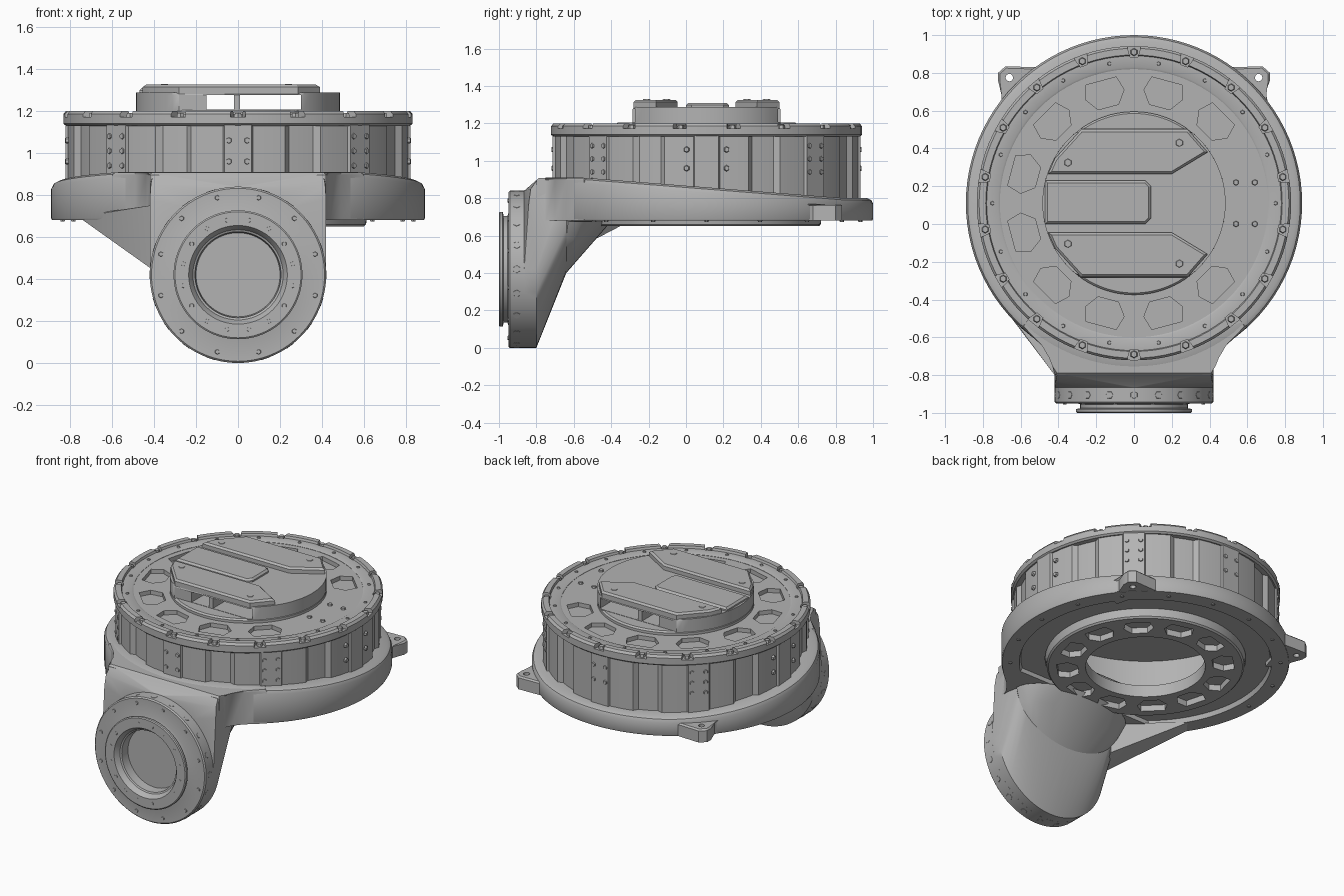
import bpy, bmesh, math
from math import sin, cos, pi, radians
from mathutils import Vector, Matrix

if "Cube" in bpy.data.objects:
    bpy.data.objects.remove(bpy.data.objects["Cube"])

grey = bpy.data.materials.new("cast grey")
grey.use_nodes = True
grey.diffuse_color = (0.45, 0.45, 0.45, 1)
grey.node_tree.nodes["Principled BSDF"].inputs["Base Color"].default_value = (0.45, 0.45, 0.45, 1)

CY = 0.11                      # y of the round housing's axis
parts = []


def finish(name, bm, smooth=True):
    bmesh.ops.recalc_face_normals(bm, faces=bm.faces[:])
    me = bpy.data.meshes.new(name)
    bm.to_mesh(me)
    bm.free()
    me.materials.append(grey)
    ob = bpy.data.objects.new(name, me)
    bpy.context.collection.objects.link(ob)
    if smooth:
        parts.append(ob)
    return ob


def lathe(name, profile, matrix, closed=False, n=96):
    """Turn (radius, height) points round the z axis, then place them."""
    bm = bmesh.new()
    rings = []
    for r, z in profile:
        k = n if r > 0 else 1
        rings.append([bm.verts.new((r * cos(2 * pi * i / n), r * sin(2 * pi * i / n), z)) for i in range(k)])
    pairs = list(zip(rings, rings[1:]))
    if closed:
        pairs.append((rings[-1], rings[0]))
    for a, b in pairs:
        for i in range(n):
            j = (i + 1) % n
            loop = [a[i % len(a)], a[j % len(a)], b[j % len(b)], b[i % len(b)]]
            bm.faces.new(list(dict.fromkeys(loop)))
    bm.transform(matrix)
    return finish(name, bm)


def add_prism(bm, pts, z0, z1, caps=True):
    lo = [bm.verts.new((x, y, z0)) for x, y in pts]
    hi = [bm.verts.new((x, y, z1)) for x, y in pts]
    n = len(pts)
    for i in range(n):
        j = (i + 1) % n
        bm.faces.new((lo[i], lo[j], hi[j], hi[i]))
    if caps:
        bm.faces.new(lo[::-1])
        bm.faces.new(hi)


def prism(name, pts, z0, z1, bevel=0.0, caps=True):
    bm = bmesh.new()
    add_prism(bm, pts, z0, z1, caps)
    if bevel:
        mid = (z0 + z1) / 2
        top = [e for e in bm.edges if all(v.co.z > mid for v in e.verts)]
        bmesh.ops.bevel(bm, geom=top, offset=bevel, segments=1, affect='EDGES')
    return finish(name, bm)


def hull(name, pts):
    bm = bmesh.new()
    for p in pts:
        bm.verts.new(p)
    bmesh.ops.convex_hull(bm, input=bm.verts[:])
    bmesh.ops.delete(bm, geom=[v for v in bm.verts if not v.link_faces], context='VERTS')
    return finish(name, bm)


def studs(name, spots, r, h):
    """Small hexagonal heads at (point, direction) pairs."""
    bm = bmesh.new()
    for p, d in spots:
        m = Matrix.Translation(p) @ Vector(d).to_track_quat('Z', 'Y').to_matrix().to_4x4()
        bmesh.ops.create_cone(bm, cap_ends=True, segments=6, radius1=r, radius2=r * 0.75, depth=h, matrix=m)
    return finish(name, bm)


def cut(ob, prisms):
    """Carve a list of (points, z0, z1) prisms out of an object."""
    bm = bmesh.new()
    for p in prisms:
        add_prism(bm, *p)
    tool = finish("cutter", bm, smooth=False)
    tool.hide_render = True
    mod = ob.modifiers.new("cut", 'BOOLEAN')
    mod.operation, mod.object, mod.solver = 'DIFFERENCE', tool, 'EXACT'
    bpy.context.view_layer.update()
    me = bpy.data.meshes.new_from_object(ob.evaluated_get(bpy.context.evaluated_depsgraph_get()))
    ob.modifiers.clear()
    ob.data = me
    bpy.data.objects.remove(tool)


def polar(r, deg):
    return (r * cos(radians(deg)), CY + r * sin(radians(deg)))


def pocket(deg, r0, r1, half):
    mid = (r0 + r1) / 2
    return [polar(r0, deg - half * 0.6), polar(mid, deg - half), polar(r1, deg - half * 0.7),
            polar(r1, deg + half * 0.7), polar(mid, deg + half), polar(r0, deg + half * 0.6)]


axis = Matrix.Translation((0, CY, 0))

# base flange with sloping top and a groove underneath
base = lathe("base_flange", [(0.62, 0.71), (0.77, 0.71), (0.78, 0.68), (0.885, 0.68), (0.89, 0.69),
                             (0.89, 0.88), (0.88, 0.9), (0.86, 0.91), (0.78, 0.91), (0.76, 0.73), (0.62, 0.73)],
             axis, closed=True)
for v in base.data.vertices:
    if v.co.z > 0.8:
        v.co.z -= 0.11 * min(1, max(0, (v.co.y + 0.55) / 1.4))

# bottom ring with pockets, and the hollow inside of the drum
ring = lathe("bottom_ring", [(0.37, 0.65), (0.6, 0.65), (0.61, 0.66), (0.62, 0.73), (0.37, 0.73)], axis, closed=True)
cut(ring, [(pocket(a, 0.42, 0.55, 11), 0.6, 0.69) for a in range(15, 360, 30)])
lathe("drum_lining", [(0.755, 0.73), (0.755, 1.125), (0, 1.125)], axis)

# drum wall with raised pads and recessed bays
wall = []
for k in range(8):
    for off, r in ((-4.5, 0.825), (4.5, 0.825), (5, 0.812), (11, 0.812), (16, 0.812), (18, 0.787),
                   (22.5, 0.787), (27, 0.787), (29, 0.812), (34, 0.812), (40, 0.812)):
        wall.append(polar(r, 45 * k + off))
prism("drum_wall", wall, 0.74, 1.15, caps=False)
pad_studs = []
for k in range(8):
    for off in (-3, 3):
        for z in ((0.94, 1.01, 1.08) if k % 2 else (0.96, 1.06)):
            x, y = polar(0.823, 45 * k + off * (2.5 if k in (0, 4) else 1))
            pad_studs.append(((x, y, z), (x, y - CY, 0)))
studs("pad_studs", pad_studs, 0.017, 0.014)

# top rim: lower band, notched crown, studs
lathe("rim_band", [(0.76, 1.13), (0.82, 1.13), (0.832, 1.14), (0.832, 1.17), (0.76, 1.17)], axis, closed=True)
crown = lathe("rim_crown", [(0.71, 1.16), (0.832, 1.16), (0.832, 1.185), (0.82, 1.2), (0.785, 1.2),
                            (0.78, 1.185), (0.72, 1.185), (0.71, 1.18)], axis, closed=True)
notch_angles = [90 + 20 * k for k in range(18)]
cut(crown, [([polar(0.775, a - 1.5), polar(0.86, a - 3), polar(0.86, a + 3), polar(0.775, a + 1.5)], 1.172, 1.25)
            for a in notch_angles])
studs("rim_studs", [((*polar(0.8, a), 1.178), (0, 0, 1)) for a in notch_angles], 0.022, 0.025)
studs("rim_small_studs", [((*polar(0.75, a + 10), 1.187), (0, 0, 1)) for a in notch_angles], 0.012, 0.01)

# deck with a ring of pockets
deck = lathe("deck", [(0.45, 1.13), (0.715, 1.13), (0.715, 1.178), (0.45, 1.178)], axis, closed=True)
cut(deck, [(pocket(a, 0.53, 0.675, 10), 1.15, 1.3) for a in range(45, 330, 30)])
studs("deck_studs", [((x, y, 1.18), (0, 0, 1)) for x in (0.54, 0.64) for y in (0.0, 0.22)], 0.018, 0.02)

# lid: low disc, body with side windows, raised blocks, centre bar
lathe("lid_disc", [(0.485, 1.16), (0.485, 1.195), (0.475, 1.205), (0, 1.205)], axis)
lid_angle = math.asin(0.395 / 0.485)
lid_arc = [lid_angle * (i / 12 - 1) for i in range(25)]
lid = [(s * 0.485 * cos(t), CY + s * 0.485 * sin(t)) for s in (1, -1) for t in lid_arc]
body = prism("lid_body", lid, 1.2, 1.288, bevel=0.012)
windows = [[(x0, -0.5), (x1, -0.5), (x1, 0.8), (x0, 0.8)] for x0, x1 in ((-0.15, -0.02), (0.01, 0.3))]
cut(body, [(w, 1.207, 1.276) for w in windows])
for side, name in ((1, "lid_block_back"), (-1, "lid_block_front")):
    rows = [(-0.455, 0.155), (0.2, 0.155), (0.39, 0.27), (0.285, 0.39), (-0.28, 0.39), (-0.42, 0.235)]
    prism(name, [(x, CY + side * y) for x, y in rows][::side], 1.28, 1.326, bevel=0.012)
prism("lid_bar", [(-0.47, 0.0), (0.06, 0.0), (0.09, 0.03), (0.09, 0.2), (0.06, 0.23), (-0.47, 0.23)],
      1.28, 1.31, bevel=0.012)
studs("lid_studs", [((x, CY + s * y, 1.325), (0, 0, 1)) for s in (-1, 1)
                    for x, y in ((-0.35, 0.215), (0.24, 0.32))], 0.025, 0.008)

# mounting lugs at the back
for s, name in ((1, "left_lug"), (-1, "right_lug")):
    pts = [(0.52, 0.83), (0.68, 0.835), (0.72, 0.8), (0.72, 0.76), (0.69, 0.68), (0.72, 0.6), (0.6, 0.55)]
    lug = prism(name, [(s * x, y) for x, y in pts][::s], 0.682, 0.77, bevel=0.01)
    cut(lug, [([(s * 0.66 + 0.02 * cos(pi * i / 6), 0.775 + 0.02 * sin(pi * i / 6)) for i in range(12)], 0.6, 0.9)])


# duct elbow: front block, sloping back, scroll wedge and shoulders
def circle(y, r=0.42):
    return [(r * cos(2 * pi * i / 64), y, 0.42 + r * sin(2 * pi * i / 64)) for i in range(64)]


def bow(width, y, z, back, drop):
    """Half ellipse leaning back and down from a level chord."""
    return [(width * cos(pi * i / 20), y + back * sin(pi * i / 20), z - drop * sin(pi * i / 20)) for i in range(21)]


belly = bow(0.405, -0.64, 0.68, 0, 0.28)
corners = [(s * x, y, z) for s in (-1, 1) for x, y, z in
           ((0.42, -0.84, 0.78), (0.415, -0.83, 0.85), (0.405, -0.79, 0.905),
            (0.4, -0.64, 0.908), (0.42, -0.64, 0.88))]
hull("elbow_front", circle(-0.865) + circle(-0.8) + corners + belly)
hull("elbow_back", belly + bow(0.42, -0.63, 0.675, 0.23, 0) + bow(0.37, -0.62, 0.58, 0.13, 0))
hull("scroll_wedge", [(*polar(r, a), z) for a in range(210, 246, 5) for r, z in ((0.885, 0.7), (0.79, 0.685))]
     + [(-0.415, -0.8, 0.45), (-0.35, -0.64, 0.5), (-0.42, -0.8, 0.75)])
half = [(0.42, -0.8), (0.42, -0.75), (0.44, -0.7), (0.49, -0.64), (0.6, -0.545), (0.55, -0.47)]
prism("duct_shoulders", half + [(-x, y) for x, y in half[::-1]], 0.68, 0.908, bevel=0.012)

# inlet flange, collar and mouth, turned about the y axis
front = Matrix.Translation((0, 0, 0.42)) @ Matrix.Rotation(pi / 2, 4, 'X')
lathe("inlet_flange", [(0.4, 0.855), (0.42, 0.862), (0.42, 0.942), (0.412, 0.95), (0.3, 0.95), (0.285, 0.955),
                       (0.285, 0.975), (0.307, 0.98), (0.307, 0.995), (0.3, 1.0), (0.235, 1.0), (0.225, 0.985),
                       (0.215, 0.965), (0.205, 0.96), (0.2, 0.9), (0, 0.9)], front)


def around(n, r, y, radial=False, start=0.0):
    dirs = [(cos(start + 2 * pi * i / n), sin(start + 2 * pi * i / n)) for i in range(n)]
    return [((r * c, y, 0.42 + r * s), (c, 0, s) if radial else (0, -1, 0)) for c, s in dirs]


studs("collar_studs", around(16, 0.265, -0.998, start=pi / 16), 0.014, 0.006)
studs("flange_studs", around(12, 0.38, -0.95, start=pi / 12), 0.014, 0.01)
studs("flange_edge_studs", around(20, 0.416, -0.905, radial=True), 0.026, 0.01)

# screws under the base flange
studs("base_studs", [((*polar(0.835, a), 0.679), (0, 0, -1)) for a in range(-40, 200, 20)], 0.014, 0.01)

bpy.ops.object.select_all(action='DESELECT')
for ob in parts:
    ob.select_set(True)
bpy.context.view_layer.objects.active = parts[0]
bpy.ops.object.shade_smooth_by_angle(angle=radians(30))
